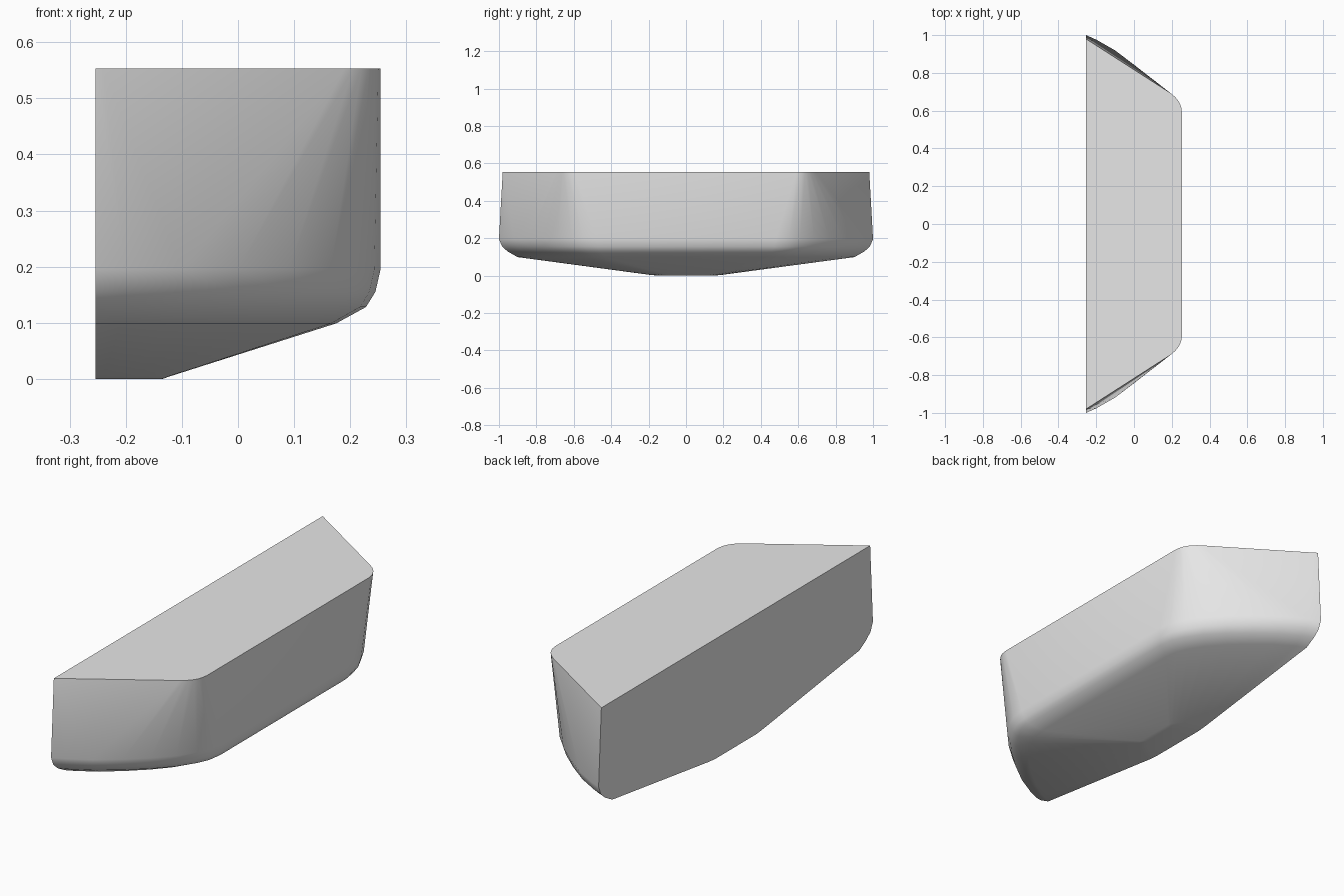
import bpy
import bmesh

cube = bpy.data.objects.get("Cube")
if cube:
    bpy.data.objects.remove(cube, do_unlink=True)

grey = bpy.data.materials.new("plain grey")
grey.use_nodes = True
colour = (0.8, 0.8, 0.8, 1)
grey.diffuse_color = colour
grey.node_tree.nodes["Principled BSDF"].inputs["Base Color"].default_value = colour

BACK = -0.254  # flat cut side of the half hull

# Half outlines (x, y) from the flat side round to the outer side
deck = [(BACK, 0.98), (-0.24, 0.971), (0.19, 0.695), (0.205, 0.684), (0.22, 0.67),
        (0.233, 0.654), (0.243, 0.637), (0.25, 0.617), (0.254, 0.59)]
chine = [(BACK, 1.0), (-0.2, 0.976), (-0.1, 0.919), (0.0, 0.843), (0.09, 0.765),
         (0.165, 0.685), (0.215, 0.61), (0.243, 0.55), (0.254, 0.48)]

# Levels below the deck: x scale from the flat side, y scale, height
levels = [(1, 1, 0.195), (0.982, 0.983, 0.155), (0.949, 0.952, 0.128),
          (0.845, 0.9, 0.099), (0.264, 0.2, 0.005), (0.235, 0.15, 0)]


def ring(bm, half, sx, sy, z):
    """Add one open ring of vertices, mirrored front to back."""
    pts = [(BACK + (x - BACK) * sx, y * sy) for x, y in half]
    full = [(x, -y) for x, y in pts] + pts[::-1]
    return [bm.verts.new((x, y, z)) for x, y in full]


# Hull: loft the rings, then close the deck, keel and flat side
bm = bmesh.new()
rings = [ring(bm, deck, 1, 1, 0.553)]
rings += [ring(bm, chine, *level) for level in levels]
for upper, lower in zip(rings, rings[1:]):
    for i in range(len(upper) - 1):
        bm.faces.new((upper[i], lower[i], lower[i + 1], upper[i + 1]))
bm.faces.new(rings[0])
bm.faces.new(rings[-1][::-1])
bm.faces.new([r[0] for r in rings][::-1] + [r[-1] for r in rings])
bmesh.ops.recalc_face_normals(bm, faces=bm.faces)

mesh = bpy.data.meshes.new("half_hull")
bm.to_mesh(mesh)
bm.free()
mesh.materials.append(grey)
hull = bpy.data.objects.new("half_hull", mesh)
bpy.context.collection.objects.link(hull)

# Smooth bilge with crisp deck and flat side
bpy.ops.object.select_all(action="DESELECT")
hull.select_set(True)
bpy.context.view_layer.objects.active = hull
bpy.ops.object.shade_smooth_by_angle(angle=0.75)
